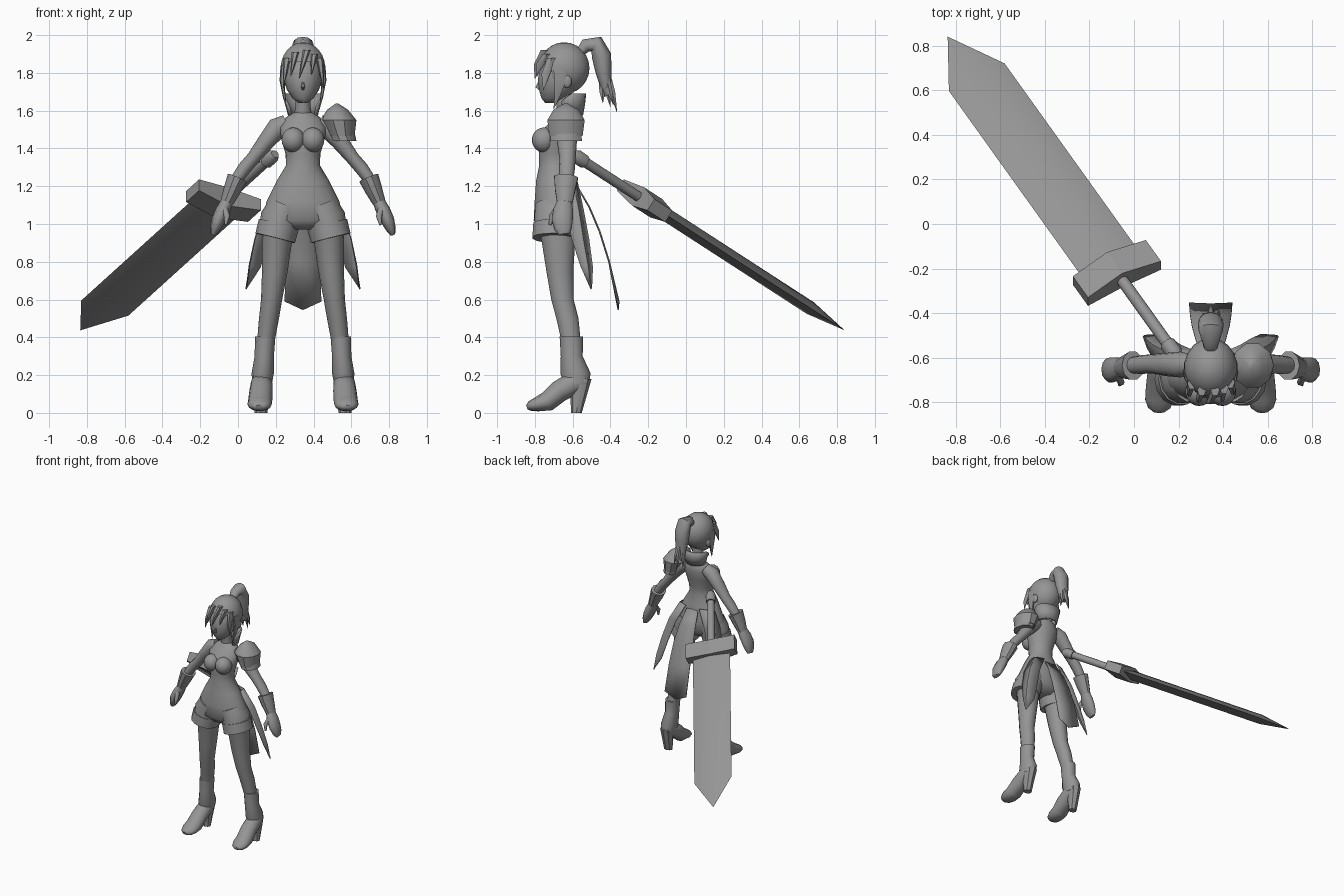
import bpy, bmesh, math
from mathutils import Vector, Matrix

CX = 0.344  # centre line of the figure
X, Y, Z = Vector((1, 0, 0)), Vector((0, 1, 0)), Vector((0, 0, 1))
grey = bpy.data.materials.new("grey")
grey.diffuse_color = (0.3, 0.3, 0.3, 1)


def finish(name, bm, smooth=50):
    bmesh.ops.recalc_face_normals(bm, faces=bm.faces)
    me = bpy.data.meshes.new(name)
    bm.to_mesh(me)
    bm.free()
    me.materials.append(grey)
    ob = bpy.data.objects.new(name, me)
    bpy.context.collection.objects.link(ob)
    if smooth:
        bpy.ops.object.select_all(action='DESELECT')
        ob.select_set(True)
        bpy.context.view_layer.objects.active = ob
        bpy.ops.object.shade_smooth_by_angle(angle=math.radians(smooth))
    return ob


def tube(name, rings, s=1, n=12, hint=None, smooth=50, origin=CX):
    """Skin elliptical rings (x, y, z, half width, half depth).
    Rings lie flat unless a hint axis is given; then they follow the path."""
    bm = bmesh.new()
    pts = [Vector((origin + s * r[0], r[1], r[2])) for r in rings]
    loops = []
    for i, r in enumerate(rings):
        u, v = X, Y
        if hint:
            t = (pts[min(i + 1, len(pts) - 1)] - pts[max(i - 1, 0)]).normalized()
            u = hint.cross(t).normalized()
            v = t.cross(u)
        loops.append([bm.verts.new(pts[i] + u * r[3] * math.cos(a) + v * r[4] * math.sin(a))
                      for a in (2 * math.pi * k / n for k in range(n))])
    for a, b in zip(loops, loops[1:]):
        for k in range(n):
            bm.faces.new((a[k], a[(k + 1) % n], b[(k + 1) % n], b[k]))
    bm.faces.new(loops[0])
    bm.faces.new(loops[-1])
    return finish(name, bm, smooth)


def sheet(name, rows, s=1, thick=0.006):
    """Cloth panel from rows of points, given thickness."""
    bm = bmesh.new()
    g = [[bm.verts.new((CX + s * p[0], p[1], p[2])) for p in row] for row in rows]
    for a, b in zip(g, g[1:]):
        for k in range(len(a) - 1):
            bm.faces.new((a[k], a[k + 1], b[k + 1], b[k]))
    ob = finish(name, bm, 40)
    m = ob.modifiers.new("thickness", 'SOLIDIFY')
    m.thickness, m.offset = thick, 0
    return ob


def ball(name, c, r, keep=None, s=1):
    bm = bmesh.new()
    bmesh.ops.create_uvsphere(bm, u_segments=18, v_segments=12, radius=1)
    for v in bm.verts:
        v.co = Vector((CX + s * c[0] + v.co.x * r[0], c[1] + v.co.y * r[1], c[2] + v.co.z * r[2]))
    if keep:
        drop = [f for f in bm.faces if not keep(f.calc_center_median())]
        bmesh.ops.delete(bm, geom=drop, context='FACES')
    return finish(name, bm)


# --- torso and neck ---
tube("torso", [(0, -.69, .97, .10, .07), (0, -.69, 1.02, .215, .118), (0, -.685, 1.12, .193, .118),
               (0, -.69, 1.23, .138, .105), (0, -.692, 1.31, .09, .087), (0, -.69, 1.37, .092, .09),
               (0, -.685, 1.44, .112, .10), (0, -.66, 1.51, .125, .09), (0, -.635, 1.565, .09, .06),
               (0, -.635, 1.59, .05, .045)], n=18)
tube("neck", [(0, -.635, 1.56, .05, .045), (0, -.645, 1.62, .04, .04), (0, -.65, 1.70, .042, .045)])
for s in (-1, 1):
    ball("bust", (.052, -.752, 1.445), (.062, .064, .066), s=s)

# --- collar, open at the front ---
collar = []
for rx, ry, z, dip in ((.075, .065, 1.575, 0), (.088, .075, 1.63, .01), (.105, .082, 1.69, .045)):
    angs = [math.radians(-35 + 250 * k / 12) for k in range(13)]
    collar.append([(rx * math.cos(a), -.615 + ry * math.sin(a),
                    z - dip * max(0, -math.sin(a)) * 1.7) for a in angs])
sheet("collar", collar, thick=.01)

# --- head and hair ---
tube("face", [(0, -.715, 1.64, .022, .03), (0, -.70, 1.665, .055, .065), (0, -.68, 1.71, .085, .098),
              (0, -.67, 1.76, .10, .115), (0, -.66, 1.82, .105, .115), (0, -.65, 1.89, .085, .09)], n=16)
tube("nose", [(0, -.775, 1.76, .005, .006), (0, -.785, 1.725, .010, .014), (0, -.775, 1.71, .006, .006)], n=6)
ball("hair_cap", (0, -.645, 1.825), (.12, .134, .137),
     lambda p: p.z > 1.69 and not (p.y < -.69 and p.z < 1.865))
bangs = [(-.085, -.715, 1.88, -.105, -.765, 1.72), (-.04, -.745, 1.91, -.065, -.79, 1.78),
         (.02, -.745, 1.92, -.02, -.80, 1.77), (.06, -.735, 1.9, .045, -.79, 1.79),
         (.088, -.71, 1.88, .11, -.755, 1.71)]
for x0, y0, z0, x1, y1, z1 in bangs:
    tube("bang", [(x0, y0, z0, .02, .028), ((x0 + x1) / 2, (y0 + y1) / 2 - .01, (z0 + z1) / 2, .012, .026),
                  (x1, y1, z1, .001, .002)], n=6, smooth=40)
for s in (-1, 1):
    tube("side_lock", [(.105, -.67, 1.84, .014, .04), (.112, -.665, 1.76, .012, .035),
                       (.10, -.68, 1.68, .008, .018), (.088, -.70, 1.61, .001, .002)], s, 6)
    ball("ear", (.105, -.63, 1.755), (.015, .025, .035), s=s)
tube("ponytail", [(0, -.57, 1.90, .02, .025), (0, -.53, 1.945, .036, .038), (0, -.475, 1.953, .046, .055),
                  (0, -.447, 1.89, .052, .058), (0, -.437, 1.81, .043, .052), (0, -.425, 1.73, .03, .04),
                  (0, -.41, 1.68, .02, .025)], hint=X)
for x, y, z in ((0, -.365, 1.59), (-.035, -.40, 1.62), (.035, -.385, 1.63), (.01, -.44, 1.64)):
    y0 = -.43 + (y + .40) * .4
    tube("ponytail_strand", [(x * .4, y0, 1.79, .02, .02), (x * .8, (y + y0) / 2, 1.70, .016, .018),
                             (x, y, z, .001, .001)], n=6)

# --- arms, gloves, legs, boots ---
for s in (-1, 1):
    tube("arm", [(.085, -.63, 1.535, .045, .045), (.135, -.63, 1.51, .056, .058), (.20, -.63, 1.43, .045, .052),
                 (.262, -.627, 1.35, .036, .043), (.31, -.63, 1.295, .036, .042),
                 (.37, -.635, 1.21, .03, .035)], s, hint=Y)
    tube("glove_cuff", [(.348, -.635, 1.245, .054, .066), (.375, -.64, 1.18, .046, .056),
                        (.405, -.642, 1.11, .034, .042)], s, 10, Y, 35)
    tube("hand", [(.40, -.642, 1.12, .032, .04), (.425, -.65, 1.07, .038, .055), (.448, -.655, 1.02, .036, .058),
                  (.465, -.65, .975, .027, .048), (.475, -.645, .945, .014, .03)], s, 10, Y)
    tube("thumb", [(.415, -.68, 1.08, .018, .018), (.402, -.71, 1.04, .016, .016),
                   (.41, -.72, .995, .006, .008)], s, 8, Y)
    tube("shorts_leg", [(.09, -.69, 1.10, .09, .11), (.12, -.69, 1.03, .106, .115),
                        (.133, -.695, .97, .10, .112)], s, 14, Y)
    tube("shorts_cuff", [(.128, -.695, 1.0, .109, .116), (.147, -.697, .925, .108, .119)], s, 14, Y, 35)
    tube("leg", [(.13, -.685, .98, .085, .10), (.138, -.675, .90, .079, .09), (.149, -.668, .75, .068, .073),
                 (.166, -.654, .60, .056, .061), (.18, -.628, .50, .053, .06),
                 (.195, -.61, .39, .047, .053)], s, 14)
    tube("boot_shaft", [(.20, -.607, .405, .054, .062), (.205, -.605, .30, .051, .058),
                        (.213, -.585, .21, .059, .08), (.217, -.58, .15, .052, .065)], s, 12)
    tube("boot_foot", [(.217, -.53, .17, .04, .04), (.219, -.60, .155, .062, .058),
                       (.222, -.67, .115, .058, .062), (.227, -.735, .06, .053, .064),
                       (.23, -.79, .045, .038, .064), (.231, -.825, .036, .027, .05),
                       (.231, -.843, .03, .012, .025)], s, 12, X)
    tube("boot_heel", [(.217, -.56, .18, .05, .06), (.22, -.568, .10, .042, .045),
                       (.222, -.58, .0, .034, .028)], s, 8, smooth=40)
    # long side panels hanging from the hips
    sheet("side_panel", [[(.13, -.66, 1.22), (.13, -.60, 1.22), (.06, -.575, 1.22)],
                         [(.205, -.64, 1.08), (.205, -.57, 1.08), (.13, -.545, 1.08)],
                         [(.255, -.605, .92), (.255, -.545, .92), (.18, -.515, .92)],
                         [(.282, -.56, .78), (.285, -.52, .78), (.225, -.495, .77)],
                         [(.302, -.505, .655), (.30, -.503, .655), (.298, -.50, .66)]], s)

# --- back panel with pointed end ---
sheet("back_panel", [[(-w, y, z), (0, y - .004, z - d), (w, y, z)] for w, y, z, d in
                     ((.05, -.575, 1.2, 0), (.07, -.51, 1.09, 0), (.085, -.455, .96, 0),
                      (.093, -.405, .80, 0), (.097, -.355, .59, .045))])

# --- single shoulder guard ---
tube("shoulder_guard", [(.205, -.635, 1.465, .068, .092), (.188, -.635, 1.55, .095, .104),
                        (.183, -.635, 1.605, .055, .07), (.18, -.635, 1.637, .008, .012)], n=10, smooth=35)
tube("shoulder_guard_rim", [(.20, -.635, 1.50, .07, .085), (.215, -.635, 1.44, .068, .088)], n=10, smooth=35)

# --- sword, laid out along its own axes: d to the pommel, w across, n through ---
d = Vector((.515, -.719, .466)).normalized()
w = Vector((-.862, -.428, .276)).normalized()
nrm = d.cross(w)
base = Vector((-.705, .658, .555))


def sword_pt(a, b, c):
    return base + d * a + w * b + nrm * c


bm = bmesh.new()
T = .036
end = [bm.verts.new(sword_pt(1.2, b, c)) for b, c in ((.145, 0), (0, T), (-.145, 0), (0, -T))]
sho = [bm.verts.new(sword_pt(0, b, c)) for b, c in ((.145, 0), (0, T), (-.145, 0), (0, -T))]
tip = bm.verts.new(sword_pt(-.253, 0, 0))
bm.faces.new(end)
for k in range(4):
    j = (k + 1) % 4
    bm.faces.new((end[k], end[j], sho[j], sho[k]))
    bm.faces.new((sho[k], sho[j], tip))
finish("blade", bm, 35)

# chevron guard, thicker in the middle
bm = bmesh.new()
secs = []
for b, off, t in ((-.19, 0, .035), (0, -.02, .058), (.19, 0, .035)):
    secs.append([bm.verts.new(sword_pt(1.22 + off + a, b, c))
                 for a, c in ((-.066, -t), (.066, -t), (.066, t), (-.066, t))])
for p, q in zip(secs, secs[1:]):
    for k in range(4):
        bm.faces.new((p[k], p[(k + 1) % 4], q[(k + 1) % 4], q[k]))
bm.faces.new(secs[0])
bm.faces.new(secs[-1])
finish("sword_guard", bm, 0)


def grip(name, spans, n=10):
    tube(name, [(*sword_pt(a, 0, 0), r, r) for a, r in spans], 1, n, w, 40, origin=0)


grip("sword_grip", [(1.25, .027), (1.68, .027)])
grip("sword_pommel", [(1.66, .036), (1.72, .038), (1.75, .022)])
